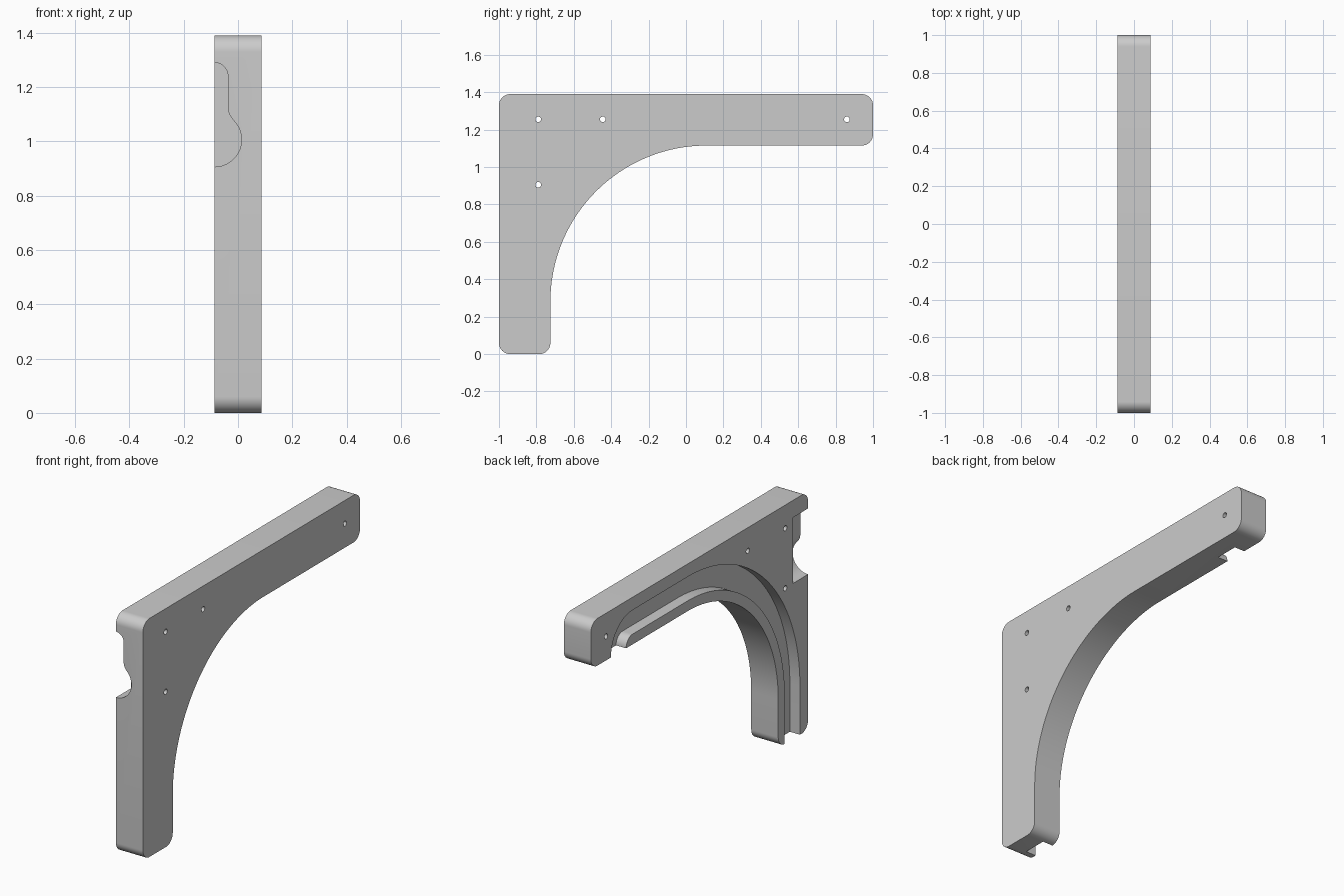
import bpy, bmesh, math

cube = bpy.data.objects.get("Cube")
if cube:
    bpy.data.objects.remove(cube, do_unlink=True)

HALF, HEIGHT = 0.087, 1.39      # half thickness and overall height
FOOT, ARM = -0.725, 1.115       # inner edge of the leg, underside of the arm
CY, CZ = 0.11, 0.28             # centre of the big inner curve
R = CY - FOOT                   # radius of the inner curve
RIB, SLOT = 0.06, 0.2           # offsets of the channel walls from the inner edge
END = 0.616                     # where the channel turns down
FLOOR = -0.022                  # x of the channel floor

grey = bpy.data.materials.new("bracket_grey")
grey.use_nodes = True
colour = (0.6, 0.6, 0.6, 1)
grey.diffuse_color = colour
grey.node_tree.nodes["Principled BSDF"].inputs["Base Color"].default_value = colour


def arc(cx, cy, r, start, stop, steps=12):
    angles = [math.radians(start + (stop - start) * i / steps) for i in range(steps + 1)]
    return [(cx + r * math.cos(a), cy + r * math.sin(a)) for a in angles]


def prism(name, profile, place, low, high):
    """Extrude a closed profile; place(u, v, w) turns it into a 3D point."""
    bm = bmesh.new()
    face = bm.faces.new([bm.verts.new(place(u, v, low)) for u, v in profile])
    extruded = bmesh.ops.extrude_face_region(bm, geom=[face])["geom"]
    shift = [b - a for a, b in zip(place(0, 0, low), place(0, 0, high))]
    bmesh.ops.translate(bm, vec=shift, verts=[g for g in extruded if isinstance(g, bmesh.types.BMVert)])
    bmesh.ops.recalc_face_normals(bm, faces=bm.faces)
    mesh = bpy.data.meshes.new(name)
    bm.to_mesh(mesh)
    bm.free()
    mesh.materials.append(grey)
    obj = bpy.data.objects.new(name, mesh)
    bpy.context.collection.objects.link(obj)
    return obj


def side(u, v, w):
    return (w, u, v)


def front(u, v, w):
    return (u, w, v)


# L-shaped bracket body with rounded tips and a large inner curve
r = 0.06
outline = (arc(-1 + r, r, r, 180, 270) + arc(FOOT - r, r, r, 270, 360)
           + arc(CY, CZ, R, 180, 90, 48)
           + arc(1 - r, ARM + r, r, 270, 360) + arc(1 - r, HEIGHT - r, r, 0, 90)
           + arc(-1 + r, HEIGHT - r, r, 90, 180))
bracket = prism("bracket", outline, side, -HALF, HALF)

# Channel that follows the inner edge, leaving a thin rib
channel = ([(FOOT - SLOT, -0.1)] + arc(CY, CZ, R + SLOT, 180, 90, 48)
           + arc(END, ARM, SLOT, 90, 0) + [(END + SLOT, 1), (END + RIB, 1)]
           + arc(END, ARM, RIB, 0, 90) + arc(CY, CZ, R + RIB, 90, 180, 48)
           + [(FOOT - RIB, -0.1)])
cutters = [prism("channel_cutter", channel, side, -0.2, FLOOR)]

# Keyhole-shaped notch in the front edge
notch = ([(-0.2, 0.906)] + arc(-HALF, 1.006, 0.1, -90, 46, 20)
         + arc(0.03, 1.126, 0.067, 226, 180, 8)[1:]
         + arc(-HALF, 1.24, 0.05, 0, 90) + [(-0.2, 1.29)])
cutters.append(prism("notch_cutter", notch, front, -1.1, -0.862))

# Screw holes
for y, z in [(-0.79, 1.255), (-0.445, 1.255), (0.86, 1.255), (-0.79, 0.905)]:
    cutters.append(prism("hole_cutter", arc(y, z, 0.015, 0, 345, 23), side, -0.2, 0.2))

# Cut everything and tidy up the helpers
bpy.context.view_layer.objects.active = bracket
for cutter in cutters:
    cutter.hide_render = True
    cut = bracket.modifiers.new(cutter.name, "BOOLEAN")
    cut.operation, cut.solver, cut.object = "DIFFERENCE", "EXACT", cutter
    bpy.ops.object.modifier_apply(modifier=cut.name)
    bpy.data.objects.remove(cutter, do_unlink=True)

bpy.ops.object.select_all(action="DESELECT")
bracket.select_set(True)
bpy.ops.object.shade_smooth_by_angle(angle=math.radians(30))
